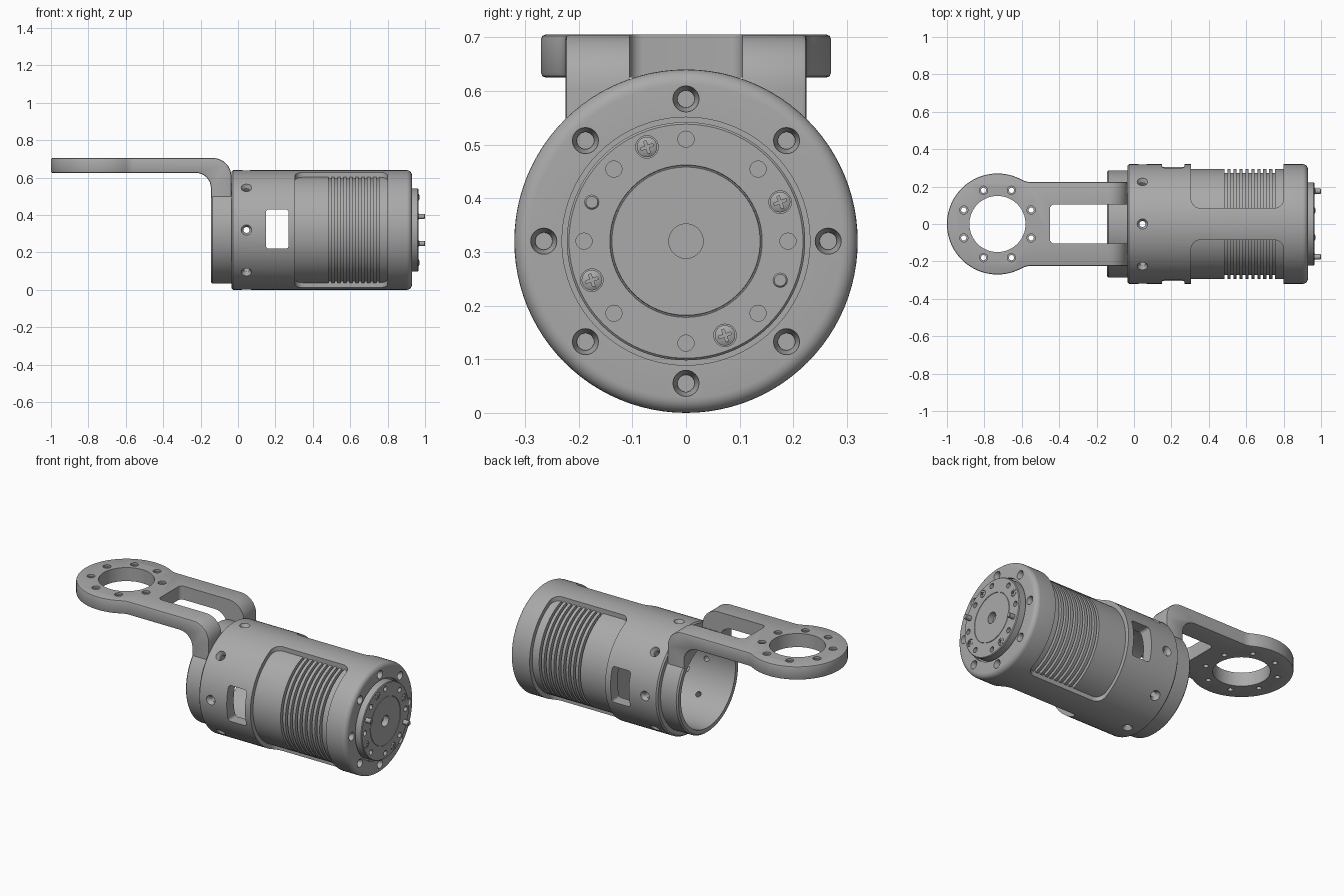
import bpy, bmesh
from math import sin, cos, pi, radians, sqrt, atan2
from mathutils import Matrix, Vector

if "Cube" in bpy.data.objects:
    bpy.data.objects.remove(bpy.data.objects["Cube"])

AXIS_Z = 0.32
steel = bpy.data.materials.new("plain grey")
steel.use_nodes = True
GREY = (0.4, 0.4, 0.4, 1)
steel.diffuse_color = GREY
steel.node_tree.nodes["Principled BSDF"].inputs["Base Color"].default_value = GREY


def finish(name, bm):
    bmesh.ops.recalc_face_normals(bm, faces=bm.faces[:])
    mesh = bpy.data.meshes.new(name)
    bm.to_mesh(mesh)
    bm.free()
    mesh.materials.append(steel)
    ob = bpy.data.objects.new(name, mesh)
    bpy.context.scene.collection.objects.link(ob)
    return ob


def lathe(name, profile, mats=None, steps=96):
    """Turn (x, radius) points about the x axis, once per matrix."""
    bm = bmesh.new()
    for m in mats or [Matrix.Translation((0, 0, AXIS_Z))]:
        vs = [bm.verts.new((x, 0, r)) for x, r in profile]
        es = [bm.edges.new(p) for p in zip(vs, vs[1:])]
        if profile[0][1] > 0:
            es.append(bm.edges.new((vs[-1], vs[0])))
        old = set(bm.verts) - set(vs)
        bmesh.ops.spin(bm, geom=vs + es, cent=(0, 0, 0), axis=(1, 0, 0),
                       angle=2 * pi, steps=steps, use_merge=True)
        new = [v for v in bm.verts if v not in old]
        bmesh.ops.remove_doubles(bm, verts=new, dist=1e-5)
        new = [v for v in bm.verts if v not in old]
        bmesh.ops.transform(bm, matrix=m, verts=new)
    return finish(name, bm)


def prism(name, points, plane, a, b):
    """Extrude a plan (xy) or side (xz) outline from a to b."""
    bm = bmesh.new()
    place = (lambda u, v: (u, v, a)) if plane == "xy" else (lambda u, v: (u, a, v))
    shift = Vector((0, 0, b - a)) if plane == "xy" else Vector((0, b - a, 0))
    face = bm.faces.new([bm.verts.new(place(u, v)) for u, v in points])
    out = bmesh.ops.extrude_face_region(bm, geom=[face])
    bmesh.ops.translate(bm, vec=shift,
                        verts=[g for g in out["geom"] if isinstance(g, bmesh.types.BMVert)])
    return finish(name, bm)


def arc(cx, cy, r, a0, a1, n=8):
    return [(cx + r * cos(radians(a0 + (a1 - a0) * i / n)),
             cy + r * sin(radians(a0 + (a1 - a0) * i / n))) for i in range(n + 1)]


def rounded(x0, x1, y0, y1, r):
    return (arc(x1 - r, y1 - r, r, 0, 90) + arc(x0 + r, y1 - r, r, 90, 180)
            + arc(x0 + r, y0 + r, r, 180, 270) + arc(x1 - r, y0 + r, r, 270, 360))


def apply(ob, mod):
    bpy.context.view_layer.objects.active = ob
    bpy.ops.object.modifier_apply(modifier=mod.name)


def combine(ob, other, operation="DIFFERENCE"):
    mod = ob.modifiers.new("boolean", "BOOLEAN")
    mod.operation, mod.solver, mod.object = operation, "EXACT", other
    apply(ob, mod)
    bpy.data.objects.remove(other)


def bevel(ob, width, segments=2):
    mod = ob.modifiers.new("bevel", "BEVEL")
    mod.width, mod.segments = width, segments
    mod.limit_method, mod.angle_limit = "ANGLE", radians(40)
    apply(ob, mod)


def on_face(x, radius, angles):
    """Matrices for features facing +x, spaced round the axis."""
    return [Matrix.Translation((x, radius * cos(radians(a)), AXIS_Z + radius * sin(radians(a))))
            for a in angles]


EIGHT = range(0, 360, 45)

# Housing shell: hollow sleeve with a rounded end cap
shell = lathe("housing_shell",
              [(-0.035, 0.255), (-0.035, 0.312), (-0.027, 0.32)]
              + [(x, r) for x, r in reversed(arc(0.902, 0.292, 0.028, 0, 90, 6))]
              + [(0.93, 0.231), (0.912, 0.231), (0.912, 0.2), (0.79, 0.2),
                 (0.79, 0.285), (0.3, 0.285), (0.3, 0.255)])
for side in (-1, 1):
    ys = sorted((side * 0.085, side * 0.6))
    combine(shell, prism("window_cutter", rounded(0.305, 0.80, *ys, 0.05), "xy", -0.2, 0.9))
combine(shell, prism("port_cutter", rounded(0.15, 0.27, 0.22, 0.43, 0.015), "xz", -0.6, 0.6))

# Countersunk holes round the sleeve and on the cap face
sink = [(0.02, 0), (0.02, 0.028), (0, 0.028), (-0.018, 0.016), (-0.1, 0.016), (-0.1, 0)]
radial = [Matrix.Translation((0.045, 0, AXIS_Z)) @ Matrix.Rotation(radians(a), 4, "X")
          @ Matrix.Translation((0, 0, 0.318)) @ Matrix.Rotation(-pi / 2, 4, "Y") for a in EIGHT]
combine(shell, lathe("radial_hole_cutter", sink, radial, 24))
cap_sink = [(0.02, 0), (0.02, 0.026), (-0.004, 0.024), (-0.02, 0.016), (-0.03, 0.016), (-0.03, 0)]
combine(shell, lathe("cap_hole_cutter", cap_sink, on_face(0.93, 0.265, EIGHT), 24))

# Motor drum with cooling grooves
drum_profile = [(0.29, 0), (0.29, 0.295)]
for i in range(9):
    x = 0.485 + i * 0.032
    drum_profile += [(x, 0.295), (x, 0.272), (x + 0.014, 0.272), (x + 0.014, 0.295)]
drum = lathe("motor_drum", drum_profile + [(0.805, 0.295), (0.805, 0)])

# Output disc with its bore, thin ring groove and bolt holes
disc = lathe("output_disc", [(0.9, 0), (0.9, 0.222), (0.961, 0.222), (0.965, 0.218),
                             (0.965, 0.142), (0.962, 0.141), (0.962, 0.139), (0.965, 0.138),
                             (0.965, 0.032), (0.93, 0.032), (0.93, 0)])
hole = [(0.02, 0), (0.02, 0.015), (-0.03, 0.015), (-0.03, 0)]
combine(disc, lathe("disc_hole_cutter", hole, on_face(0.965, 0.19, EIGHT), 24))
SCREWS = [22.5 + a for a in (0, 90, 180, 270)]
seat = [(0.02, 0), (0.02, 0.021), (-0.006, 0.021), (-0.006, 0)]
combine(disc, lathe("screw_seat_cutter", seat, on_face(0.965, 0.19, SCREWS), 24))

# Cross-head screws
for n, m in enumerate(on_face(0.965, 0.19, SCREWS)):
    screw = lathe("disc_screw_%d" % (n + 1),
                  [(-0.008, 0), (-0.008, 0.019), (0.0, 0.019), (0.004, 0.012), (0.005, 0)], [m], 24)
    for turn in (20, 110):
        bm = bmesh.new()
        bmesh.ops.create_cube(bm, size=1, matrix=m @ Matrix.Rotation(radians(turn), 4, "X")
                              @ Matrix.Diagonal((0.012, 0.024, 0.005, 1)))
        combine(screw, finish("cross_cutter", bm))

# Locating pins
lathe("locating_pins", [(-0.03, 0), (-0.03, 0.014), (0.032, 0.014), (0.035, 0.011), (0.035, 0)],
      on_face(0.965, 0.19, (157.5, 337.5)), 24)

# Bracket arm: bent side profile trimmed to the plan outline
bend = ([(-1.05, 0.705)] + arc(-0.135, 0.605, 0.1, 90, 0) + [(-0.035, 0.42), (-0.145, 0.42)]
        + arc(-0.225, 0.545, 0.08, 0, 90) + [(-1.05, 0.625)])
arm = prism("bracket_arm", bend, "xz", -0.4, 0.4)
EYE_X, EYE_R, HALF, NECK = -0.73, 0.27, 0.225, 0.09
dx = sqrt((EYE_R + NECK) ** 2 - (HALF + NECK) ** 2)
meet = atan2(HALF + NECK, dx) * 180 / pi
upper = (arc(EYE_X + dx, HALF + NECK, NECK, 270, 180 + meet)
         + arc(EYE_X, 0, EYE_R, meet, 180, 36)[1:])
lower = [(x, -y) for x, y in reversed(upper[:-1])]
outline = [(0.1, HALF)] + upper + lower + [(0.1, -HALF)]
combine(arm, prism("plan_outline", outline, "xy", 0.2, 0.9), "INTERSECT")
bevel(arm, 0.008)
combine(arm, prism("slot_cutter", rounded(-0.45, 0.1, -0.105, 0.105, 0.025), "xy", 0.3, 0.9))

# Eye bore and its bolt circle
upright = Matrix.Translation((EYE_X, 0, 0.705)) @ Matrix.Rotation(-pi / 2, 4, "Y")
combine(arm, lathe("eye_cutter", [(0.1, 0), (0.1, 0.15), (-0.2, 0.15), (-0.2, 0)], [upright], 64))
bolt = [(0.02, 0), (0.02, 0.022), (-0.012, 0.022), (-0.012, 0.014), (-0.12, 0.014), (-0.12, 0)]
bolts = [Matrix.Translation((0.195 * cos(radians(a + 22.5)), 0.195 * sin(radians(a + 22.5)), 0))
         @ upright for a in EIGHT]
combine(arm, lathe("bolt_cutter", bolt, bolts, 24))

# Bracket ring that carries the arm on the sleeve
combine(arm, lathe("bore_cutter", [(-0.3, 0), (-0.3, 0.257), (0.1, 0.257), (0.1, 0)]))
ring = lathe("bracket_ring", [(-0.145, 0.255), (-0.145, 0.279), (-0.137, 0.287),
                              (-0.033, 0.287), (-0.033, 0.255)])

# Smooth the round surfaces and keep edges crisp
for ob in bpy.context.scene.objects:
    ob.select_set(ob.type == "MESH")
bpy.context.view_layer.objects.active = arm
bpy.ops.object.shade_smooth_by_angle(angle=radians(30))
